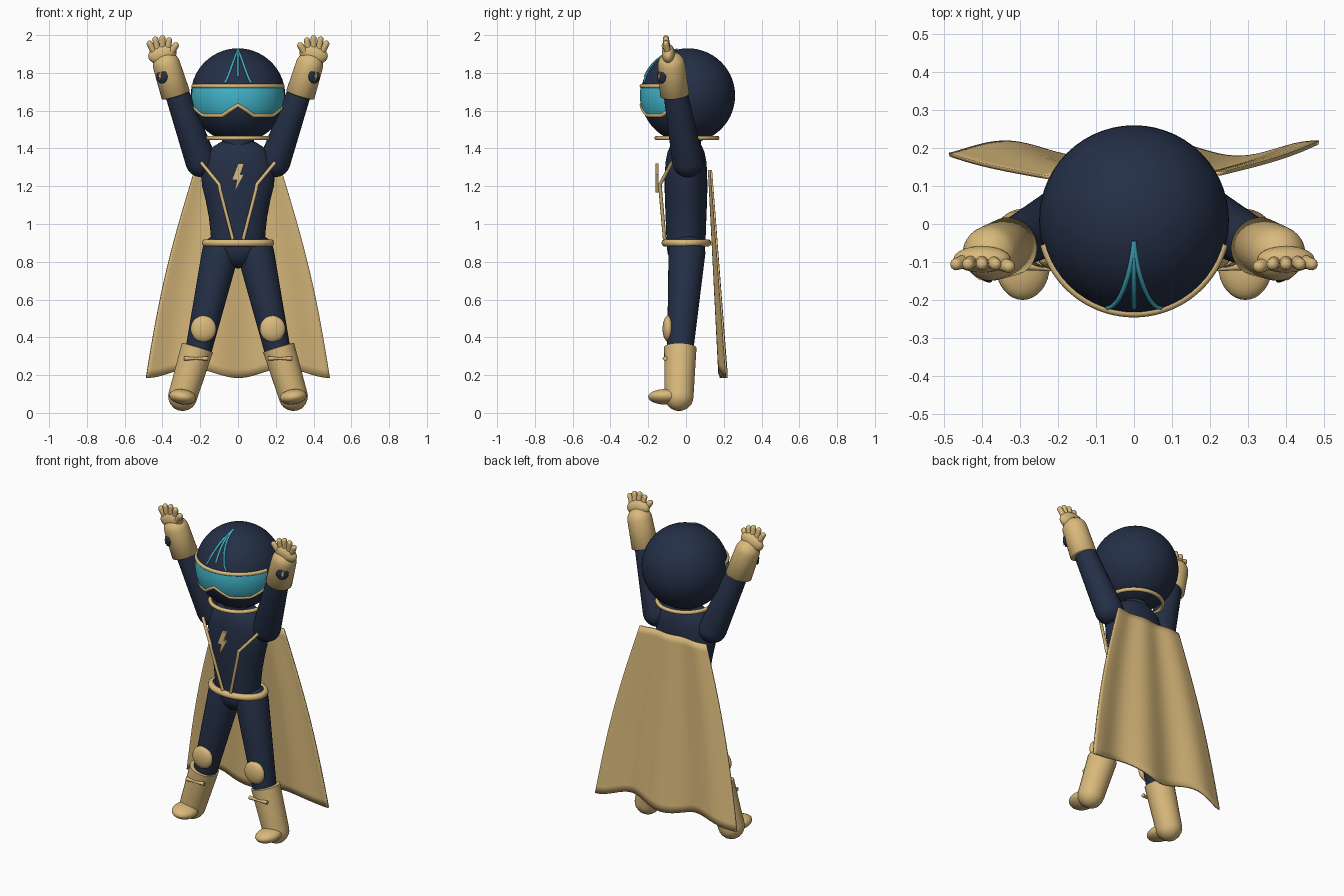
import bpy
import bmesh
from math import sin, cos, pi, radians, sqrt
from mathutils import Vector, Matrix

old = bpy.data.objects.get("Cube")
if old:
    bpy.data.objects.remove(old)


def material(name, rgb):
    m = bpy.data.materials.new(name)
    m.use_nodes = True
    m.diffuse_color = (*rgb, 1)
    m.node_tree.nodes["Principled BSDF"].inputs["Base Color"].default_value = (*rgb, 1)
    return m


NAVY = material("navy suit", (0.018, 0.029, 0.062))
GOLD = material("sandy gold", (0.70, 0.49, 0.20))
TEAL = material("teal visor", (0.055, 0.47, 0.60))


def finish(name, bm, mat, angle=50):
    bmesh.ops.recalc_face_normals(bm, faces=bm.faces[:])
    me = bpy.data.meshes.new(name)
    bm.to_mesh(me)
    bm.free()
    me.materials.append(mat)
    ob = bpy.data.objects.new(name, me)
    bpy.context.collection.objects.link(ob)
    bpy.ops.object.select_all(action='DESELECT')
    ob.select_set(True)
    bpy.context.view_layer.objects.active = ob
    bpy.ops.object.shade_smooth_by_angle(angle=radians(angle))
    return ob


def ellipsoid(name, mat, loc, radii, seg=32, turn=Matrix()):
    bm = bmesh.new()
    bmesh.ops.create_uvsphere(bm, u_segments=seg, v_segments=seg // 2, radius=1)
    bm.transform(Matrix.Translation(loc) @ turn @ Matrix.Diagonal((*radii, 1)))
    return finish(name, bm, mat)


def lathe(name, mat, profile, place=Matrix(), seg=32):
    """Closed revolved body from (rx, ry, z) rings."""
    bm = bmesh.new()
    rings = [[bm.verts.new((rx * cos(2 * pi * i / seg), ry * sin(2 * pi * i / seg), z))
              for i in range(seg)] for rx, ry, z in profile]
    for a, b in zip(rings, rings[1:]):
        for i in range(seg):
            j = (i + 1) % seg
            bm.faces.new((a[i], a[j], b[j], b[i]))
    bm.faces.new(rings[0])
    bm.faces.new(rings[-1])
    bm.transform(place)
    return finish(name, bm, mat)


def limb(name, mat, p, q, r1, r2, flat=1.0, seg=28):
    """Tapered capsule from p to q; flat squashes the cap at p."""
    p, q = Vector(p), Vector(q)
    length = (q - p).length
    arc = [radians(a) for a in (2, 20, 40, 60, 75, 90)]
    prof = [(r1 * sin(a), r1 * sin(a), -r1 * flat * cos(a)) for a in arc]
    prof += [(r2 * sin(a), r2 * sin(a), length + r2 * cos(a)) for a in reversed(arc)]
    turn = (q - p).to_track_quat('Z', 'Y').to_matrix().to_4x4()
    return lathe(name, mat, prof, Matrix.Translation(p) @ turn, seg)


def tube(name, mat, points, radius, closed=False):
    cu = bpy.data.curves.new(name, 'CURVE')
    cu.dimensions = '3D'
    cu.bevel_depth = radius
    cu.bevel_resolution = 3
    cu.use_fill_caps = True
    sp = cu.splines.new('POLY')
    sp.points.add(len(points) - 1)
    for pt, co in zip(sp.points, points):
        pt.co = (*co, 1)
    sp.use_cyclic_u = closed
    cu.materials.append(mat)
    ob = bpy.data.objects.new(name, cu)
    bpy.context.collection.objects.link(ob)
    bpy.ops.object.select_all(action='DESELECT')
    ob.select_set(True)
    bpy.context.view_layer.objects.active = ob
    bpy.ops.object.convert(target='MESH')
    bpy.ops.object.shade_smooth_by_angle(angle=radians(50))
    return ob


def hoop(name, rx, ry, y, z, radius):
    pts = [(rx * cos(2 * pi * i / 56), y + ry * sin(2 * pi * i / 56), z) for i in range(56)]
    return tube(name, GOLD, pts, radius, True)


def bolt(name, mat, place, size, depth):
    outline = [(0, 1), (.42, 1), (.16, .25), (.42, .25), (-.25, -1), (-.08, -.12), (-.42, -.12)]
    bm = bmesh.new()
    face = bm.faces.new([bm.verts.new((x * size, 0, z * size)) for x, z in outline])
    out = bmesh.ops.extrude_face_region(bm, geom=[face])
    verts = [v for v in out["geom"] if isinstance(v, bmesh.types.BMVert)]
    bmesh.ops.translate(bm, verts=verts, vec=(0, depth, 0))
    bm.transform(place)
    return finish(name, bm, mat, 20)


# Helmet with visor, rims and crown stripes
HEAD = Vector((0, 0.01, 1.68))


def on_head(az, z, r=0.25):
    ring = sqrt(max(r * r - (z - HEAD.z) ** 2, 0))
    return Vector((ring * sin(az), HEAD.y - ring * cos(az), z))


def visor_low(az):
    a = abs(az)
    knots = [(0, 1.63), (radians(21), 1.575), (radians(53), 1.575), (radians(76), 1.625)]
    for (a0, z0), (a1, z1) in zip(knots, knots[1:]):
        if a <= a1 + 1e-6:
            return z0 + (z1 - z0) * (a - a0) / (a1 - a0)


ellipsoid("helmet", NAVY, HEAD, (0.25, 0.25, 0.25), 56)
angles = [radians(a) for a in range(-75, 76, 3)]
bm = bmesh.new()
cols = []
for az in angles:
    lo = visor_low(az)
    cols.append([bm.verts.new(on_head(az, lo + (1.73 - lo) * k / 8, 0.254)) for k in range(9)])
for a, b in zip(cols, cols[1:]):
    for k in range(8):
        bm.faces.new((a[k], b[k], b[k + 1], a[k + 1]))
finish("visor", bm, TEAL)
tube("visor_upper_rim", GOLD, [on_head(a, 1.73) for a in angles], 0.011)
tube("visor_lower_rim", GOLD, [on_head(a, visor_low(a)) for a in angles], 0.011)
for label, spread in (("right", -0.07), ("middle", 0), ("left", 0.07)):
    path = []
    for k in range(15):
        t = k / 14
        x, y = spread * t ** 1.4, -0.045 - 0.175 * sin(t * pi / 2)
        path.append((x, y, HEAD.z + sqrt(0.25 ** 2 - x * x - (y - HEAD.y) ** 2)))
    tube("crown_stripe_" + label, TEAL, path, 0.006)

# Torso, neck, pelvis and belt
lathe("torso", NAVY, [(.14, .10, .86), (.145, .105, .95), (.155, .108, 1.04), (.172, .112, 1.13),
                      (.19, .113, 1.2), (.196, .112, 1.27), (.188, .108, 1.33), (.165, .098, 1.38),
                      (.13, .085, 1.41), (.09, .07, 1.435), (.04, .035, 1.445)], seg=48)
lathe("neck", NAVY, [(.085, .08, 1.38), (.085, .08, 1.5)])
hoop("collar_ring", .165, .16, .005, 1.455, .012)
ellipsoid("pelvis", NAVY, (0, 0, .87), (.12, .1, .105))
hoop("belt", .172, .112, .002, .9, .02)
bolt("chest_bolt", GOLD, Matrix.Translation((0, -.162, 1.243)), .077, .016)

# Limbs and their trim, mirrored
for s, side in ((1, "left_"), (-1, "right_")):
    def at(x, y, z):
        return Vector((s * x, y, z))

    tube(side + "chest_piping", GOLD, [at(.195, -.075, 1.325), at(.1, -.137, 1.21),
                                       at(.095, -.136, 1.18), at(.028, -.113, .92)], .0095)

    # Legs and boots
    limb(side + "leg", NAVY, at(.093, .005, .85), at(.207, -.03, .34), .098, .07)
    limb(side + "boot", GOLD, at(.215, -.03, .345), at(.293, -.037, .087), .086, .077, .05)
    ellipsoid(side + "toe", GOLD, at(.293, -.11, .085), (.072, .09, .04),
              turn=Matrix.Rotation(s * radians(-8), 4, 'Y'))
    ellipsoid(side + "knee_pad", GOLD, at(.183, -.094, .445), (.068, .03, .07))
    mid = at(.222, -.118, .288)
    for k in (-1, 1):
        limb(side + "boot_strap", GOLD, mid + Vector((k * .062, .008, 0)), mid, .012, .006, .1, 12)

    # Arms and gloves
    limb(side + "arm", NAVY, at(.195, .01, 1.33), at(.322, -.055, 1.69), .083, .064)
    limb(side + "glove", GOLD, at(.33, -.06, 1.685), at(.378, -.077, 1.84), .078, .073, .12)
    ellipsoid(side + "palm", GOLD, at(.4, -.093, 1.9), (.077, .035, .05),
              turn=Matrix.Rotation(s * radians(15), 4, 'Y'))
    for n, (bx, tx, tz) in enumerate([(.375, .365, 1.972), (.4, .4, 1.983),
                                      (.425, .437, 1.977), (.445, .468, 1.955)]):
        limb(side + "finger_" + str(n + 1), GOLD, at(bx, -.097, 1.91), at(tx, -.106, tz),
             .018, .016, seg=16)
    limb(side + "thumb", GOLD, at(.36, -.1, 1.9), at(.33, -.112, 1.945), .02, .017, seg=16)

    # Wrist badge facing forward and outward
    spin = Matrix.Rotation(s * radians(37), 4, 'Z')
    ellipsoid(side + "wrist_badge", NAVY, at(.403, -.13, 1.78), (.036, .013, .036), turn=spin)
    bolt(side + "wrist_bolt", GOLD, Matrix.Translation(at(.403, -.13, 1.78)) @ spin
         @ Matrix.Translation((0, -.016, 0)), .024, .008)

# Cape: flaring sheet with folds that deepen downwards
bm = bmesh.new()
NX, NZ = 48, 24
grid = []
for j in range(NZ + 1):
    t = j / NZ
    row = []
    for i in range(NX + 1):
        u = 2 * i / NX - 1
        half = .23 + .257 * t + .025 * sin(pi * t)
        hem = .21 - .025 * cos(4 * pi * u / 2)
        fold = (.006 + .014 * t) * cos(2 * pi * (.487 * u + .34) / .41)
        row.append(bm.verts.new((half * u, .127 + .068 * t + fold, 1.285 + (hem - 1.285) * t)))
    grid.append(row)
for a, b in zip(grid, grid[1:]):
    for i in range(NX):
        bm.faces.new((a[i], a[i + 1], b[i + 1], b[i]))
cape = finish("cape", bm, GOLD)
thick = cape.modifiers.new("thickness", 'SOLIDIFY')
thick.thickness = .01
thick.offset = 0
